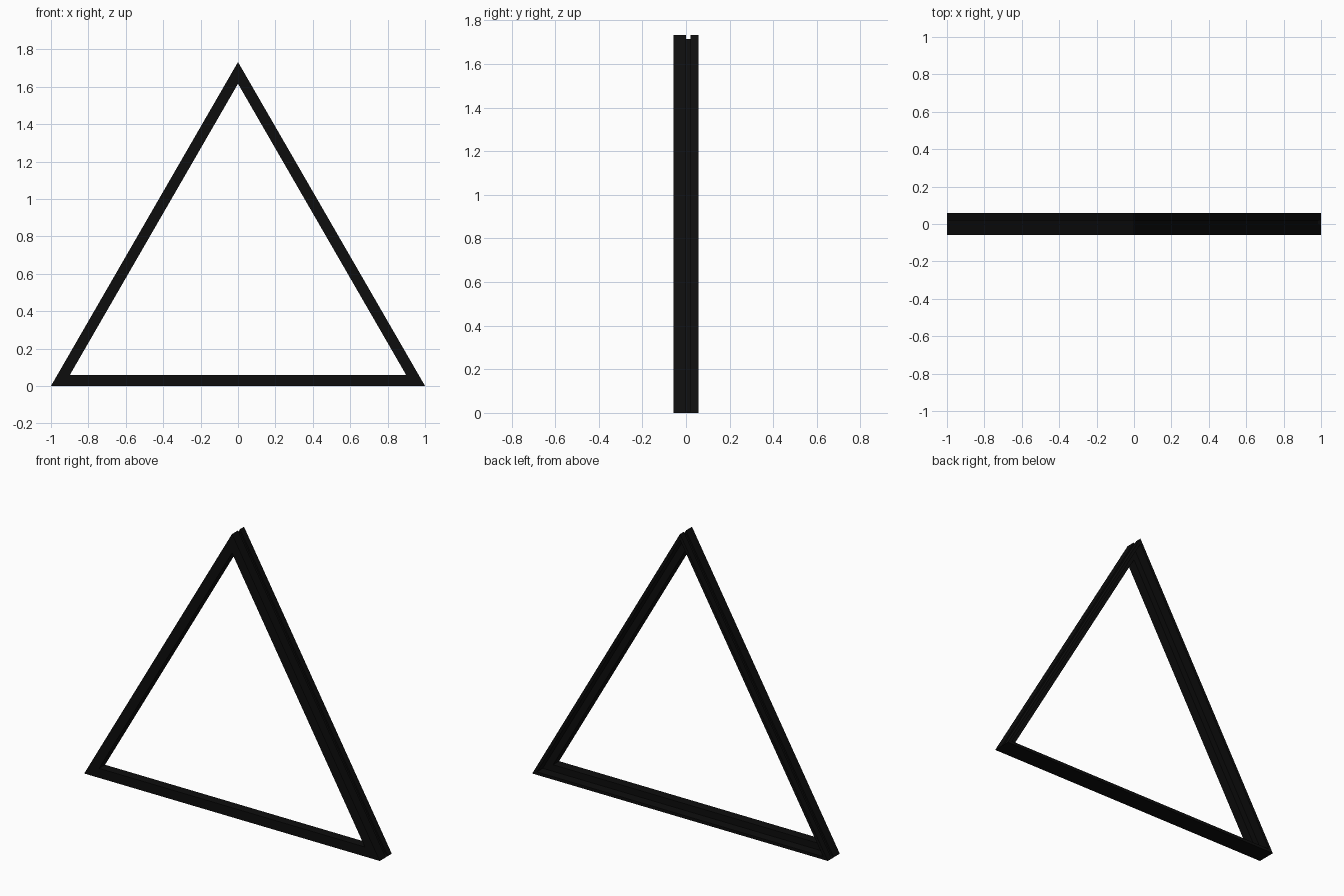
import bpy, bmesh, math

if "Cube" in bpy.data.objects:
    bpy.data.objects.remove(bpy.data.objects["Cube"])

BAR = 0.058      # bar width seen from the front
HALF = 0.058     # half depth in y
LIP = 0.018      # thickness of the thin rear rim
GROOVE = 0.009   # depth of the outer slot on the slanted sides

INRADIUS = 1 / math.sqrt(3)
CORNERS = [(-1.0, 0.0), (1.0, 0.0), (0.0, math.sqrt(3))]

black = bpy.data.materials.new("black")
black.diffuse_color = (0.004, 0.004, 0.004, 1)
black.use_nodes = True
black.node_tree.nodes["Principled BSDF"].inputs["Base Color"].default_value = black.diffuse_color


def mitre(corner, inset):
    """Corner of the triangle moved inward so every side shifts by inset."""
    k = 1 - inset / INRADIUS
    return corner[0] * k, INRADIUS + (corner[1] - INRADIUS) * k


def bar(name, start, end, profile):
    """Mitred bar; profile is a list of (inset, y) points."""
    bm = bmesh.new()
    rings = []
    for c in (start, end):
        ring = []
        for inset, y in profile:
            x, z = mitre(c, inset)
            ring.append(bm.verts.new((x, y, z)))
        rings.append(ring)
    a, b = rings
    n = len(profile)
    for i in range(n):
        j = (i + 1) % n
        bm.faces.new((a[i], a[j], b[j], b[i]))
    bm.faces.new(a)
    bm.faces.new(b[::-1])
    bmesh.ops.recalc_face_normals(bm, faces=bm.faces)
    mesh = bpy.data.meshes.new(name)
    bm.to_mesh(mesh)
    bm.free()
    mesh.materials.append(black)
    obj = bpy.data.objects.new(name, mesh)
    bpy.context.collection.objects.link(obj)
    return obj


# solid front half with a thin rim behind it
plain = [(0, -HALF), (BAR, -HALF), (BAR, 0), (LIP, 0), (LIP, HALF), (0, HALF)]
# slanted sides also carry a shallow slot along the outside
slotted = plain + [(0, 0.02), (GROOVE, 0.02), (GROOVE, 0), (0, 0)]

bar("bottom_bar", CORNERS[0], CORNERS[1], plain)
bar("right_bar", CORNERS[1], CORNERS[2], slotted)
bar("left_bar", CORNERS[2], CORNERS[0], slotted)
